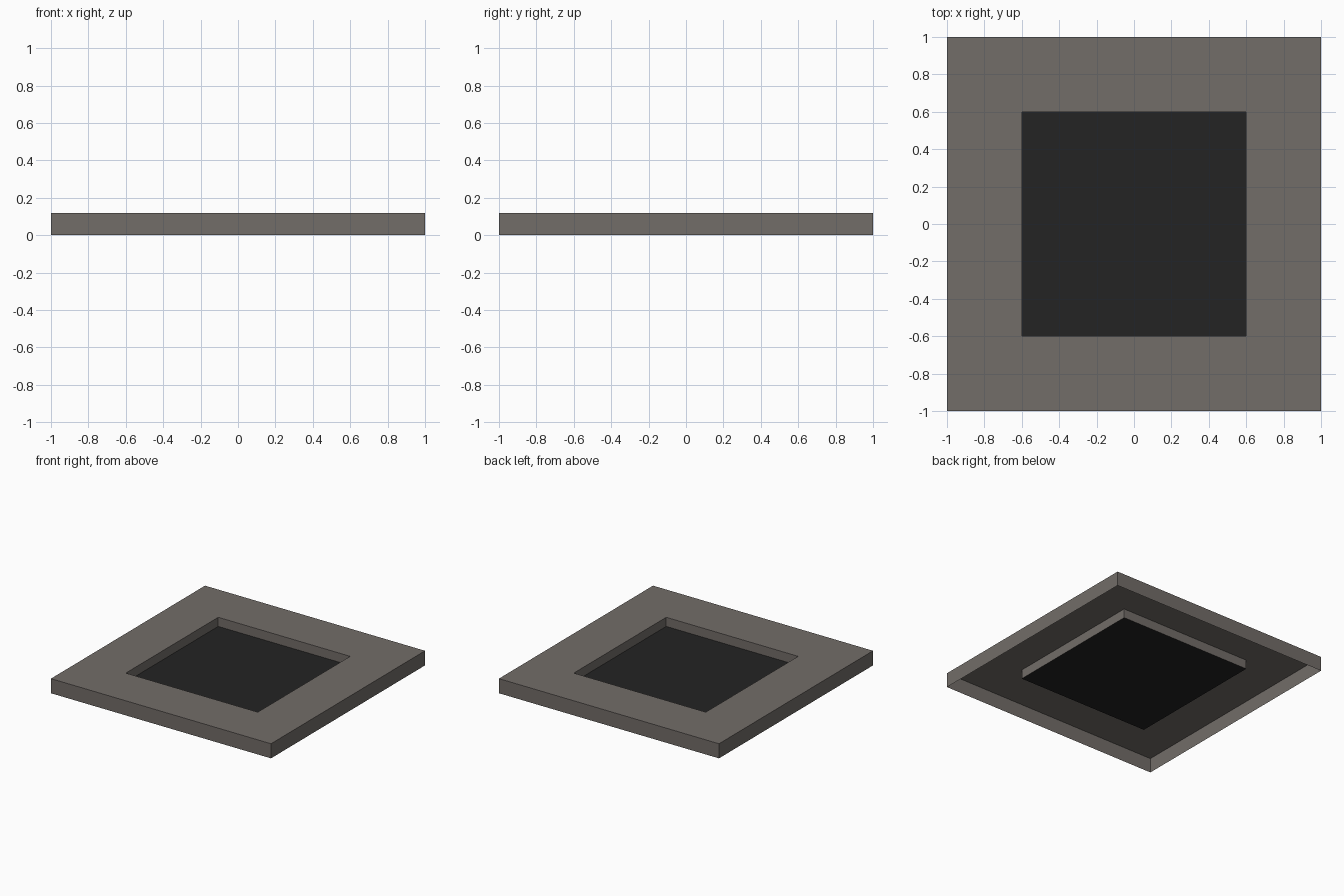
import bpy, bmesh

if "Cube" in bpy.data.objects:
    bpy.data.objects.remove(bpy.data.objects["Cube"])

def material(name, rgb):
    m = bpy.data.materials.new(name)
    m.diffuse_color = (*rgb, 1.0)
    m.use_nodes = True
    m.node_tree.nodes["Principled BSDF"].inputs["Base Color"].default_value = m.diffuse_color
    return m

grey = material("warm grey", (0.170, 0.153, 0.140))
black = material("near black", (0.0175, 0.0175, 0.0175))

OUTER, INNER = 1.0, 0.6
TOP, FLOOR = 0.12, 0.045

def ring(bm, half, z):
    return [bm.verts.new((sx * half, sy * half, z))
            for sx, sy in ((-1, -1), (1, -1), (1, 1), (-1, 1))]

def bridge(bm, a, b):
    for i in range(4):
        j = (i + 1) % 4
        bm.faces.new((a[i], a[j], b[j], b[i]))

def finish(bm, name, mat):
    me = bpy.data.meshes.new(name)
    bm.to_mesh(me)
    bm.free()
    me.materials.append(mat)
    ob = bpy.data.objects.new(name, me)
    bpy.context.collection.objects.link(ob)

# Open-bottomed frame: outer skirt, flat rim, recess walls
bm = bmesh.new()
rings = [ring(bm, h, z) for h, z in
         ((OUTER, 0), (OUTER, TOP), (INNER, TOP), (INNER, FLOOR))]
for a, b in zip(rings, rings[1:]):
    bridge(bm, a, b)
finish(bm, "frame", grey)

# Dark floor of the recess
bm = bmesh.new()
bm.faces.new(ring(bm, INNER, FLOOR))
finish(bm, "recess_floor", black)
